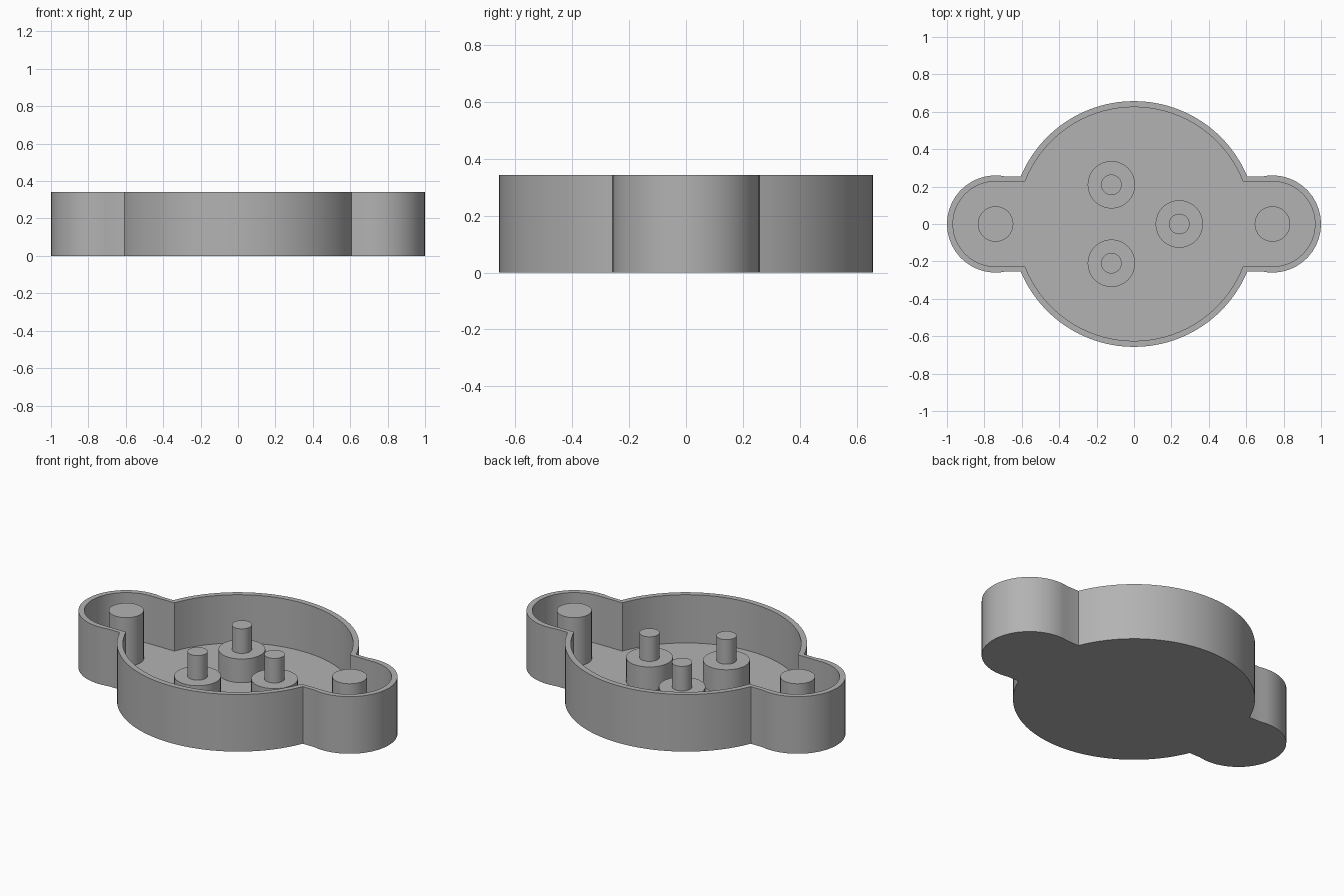
import bpy
import bmesh
from math import sin, cos, asin, pi, radians

if "Cube" in bpy.data.objects:
    bpy.data.objects.remove(bpy.data.objects["Cube"], do_unlink=True)

HEIGHT, FLOOR, EAR_X = 0.342, 0.053, 0.74

grey = bpy.data.materials.new("plain grey")
grey.use_nodes = True
COLOUR = (0.45, 0.45, 0.45, 1)
grey.diffuse_color = COLOUR
grey.node_tree.nodes["Principled BSDF"].inputs["Base Color"].default_value = COLOUR


def finish(bm, name):
    bmesh.ops.recalc_face_normals(bm, faces=bm.faces)
    mesh = bpy.data.meshes.new(name)
    bm.to_mesh(mesh)
    bm.free()
    mesh.materials.append(grey)
    obj = bpy.data.objects.new(name, mesh)
    bpy.context.collection.objects.link(obj)
    bpy.ops.object.select_all(action="DESELECT")
    obj.select_set(True)
    bpy.context.view_layer.objects.active = obj
    bpy.ops.object.shade_smooth_by_angle(angle=radians(20))
    return obj


def arc(cx, radius, start, end, steps):
    return [(cx + radius * cos(start + (end - start) * i / steps),
             radius * sin(start + (end - start) * i / steps))
            for i in range(steps + 1)]


def outline(disc_r, ear_r, neck):
    """Round body with a rounded ear on each side, joined by straight necks."""
    ear = pi - asin(neck / ear_r)
    body = asin(neck / disc_r)
    half = arc(EAR_X, ear_r, -ear, ear, 24) + arc(0, disc_r, body, pi - body, 36)
    return half + [(-x, -y) for x, y in half]


# Tray: outer wall, flat rim, inner wall and recessed floor
bm = bmesh.new()
outer = outline(0.657, 0.26, 0.253)
inner = outline(0.625, 0.228, 0.228)
loops = [[bm.verts.new((x, y, z)) for x, y in points]
         for points, z in ((outer, 0), (outer, HEIGHT), (inner, HEIGHT), (inner, FLOOR))]
for low, high in zip(loops, loops[1:]):
    for i in range(len(low)):
        j = (i + 1) % len(low)
        bm.faces.new((low[i], low[j], high[j], high[i]))
bm.faces.new(loops[0])
bm.faces.new(loops[-1])
finish(bm, "tray")


def post(name, x, y, steps):
    """Turned post from (radius, top height) steps, rooted in the floor."""
    bm = bmesh.new()
    profile, z = [], FLOOR - 0.01
    for radius, top in steps:
        profile += [(radius, z), (radius, top)]
        z = top
    count = 32
    rings = [[bm.verts.new((x + r * cos(2 * pi * i / count),
                            y + r * sin(2 * pi * i / count), h))
              for i in range(count)] for r, h in profile]
    for low, high in zip(rings, rings[1:]):
        for i in range(count):
            j = (i + 1) % count
            bm.faces.new((low[i], low[j], high[j], high[i]))
    bm.faces.new(rings[0])
    bm.faces.new(rings[-1])
    finish(bm, name)


# Plain posts in the ears
for side, x in (("left", EAR_X), ("right", -EAR_X)):
    post(side + "_ear_post", x, 0, [(0.095, HEIGHT)])

# Three stepped posts spaced evenly around the centre
for i in range(3):
    angle = 2 * pi * i / 3
    post(f"stepped_post_{i + 1}", 0.242 * cos(angle), 0.242 * sin(angle),
         [(0.127, 0.195), (0.055, HEIGHT)])
